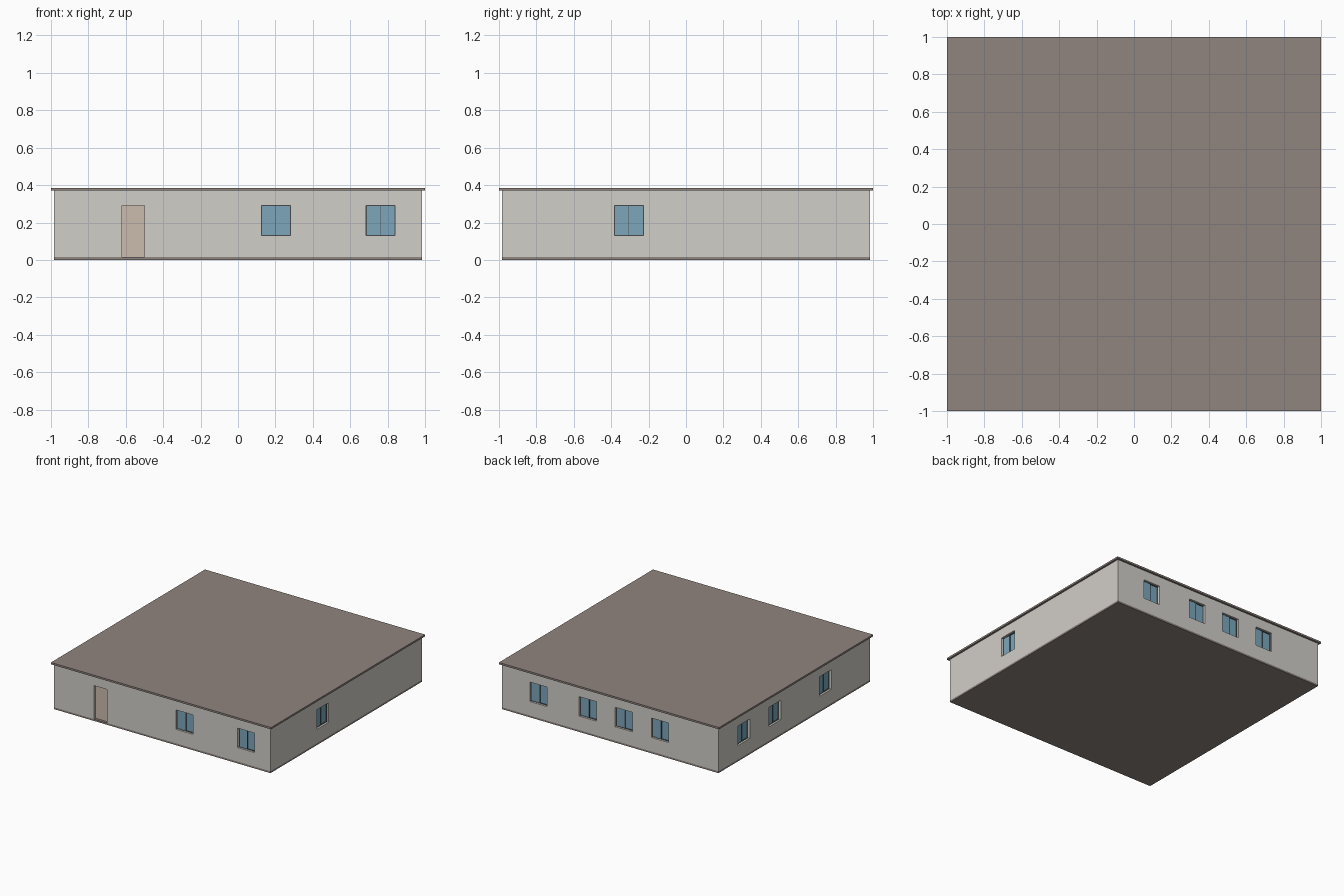
import bpy, bmesh
from mathutils import Matrix, Vector
from math import pi

if "Cube" in bpy.data.objects:
    bpy.data.objects.remove(bpy.data.objects["Cube"])

W = 0.984          # outer half-width of the walls
T = 0.04           # wall thickness
Z0, Z1 = 0.015, 0.37
WIN_W, WIN_Z0, WIN_Z1 = 0.155, 0.13, 0.29


def material(name, rgb):
    m = bpy.data.materials.new(name)
    m.diffuse_color = (*rgb, 1)
    m.use_nodes = True
    m.node_tree.nodes["Principled BSDF"].inputs["Base Color"].default_value = m.diffuse_color
    return m


WALL = material("wall_plaster", (0.64, 0.62, 0.58))
ROOF = material("roof_brown", (0.28, 0.235, 0.215))
GLASS = material("glass_blue", (0.20, 0.38, 0.50))
FRAME = material("frame_dark", (0.08, 0.09, 0.10))
DOOR = material("door_tan", (0.60, 0.50, 0.42))


def box(name, lo, hi, mat=None, turn=0):
    """Box between two corners, turned about the house centre."""
    lo, hi = Vector(lo), Vector(hi)
    bm = bmesh.new()
    bmesh.ops.create_cube(bm, size=1)
    size, mid = hi - lo, (lo + hi) / 2
    for v in bm.verts:
        v.co = Matrix.Rotation(turn, 3, 'Z') @ Vector(
            [v.co[i] * size[i] + mid[i] for i in range(3)])
    me = bpy.data.meshes.new(name)
    bm.to_mesh(me)
    bm.free()
    ob = bpy.data.objects.new(name, me)
    bpy.context.collection.objects.link(ob)
    if mat:
        me.materials.append(mat)
    return ob


def window(name, c, turn):
    """Two sliding panes with thin dark frame bars, in a recess."""
    a, b = c - WIN_W / 2, c + WIN_W / 2
    y, f = -W + 0.018, 0.003
    box(name + "_left_pane", (a, y, WIN_Z0), (c, y + 0.006, WIN_Z1), GLASS, turn)
    box(name + "_right_pane", (c, y + 0.006, WIN_Z0), (b, y + 0.012, WIN_Z1), GLASS, turn)
    for i, x in enumerate((a + f / 2, c, b - f / 2)):
        box(f"{name}_upright_{i}", (x - f / 2, y - 0.002, WIN_Z0),
            (x + f / 2, y + 0.012, WIN_Z1), FRAME, turn)
    for i, z in enumerate((WIN_Z0, WIN_Z1 - f)):
        box(f"{name}_rail_{i}", (a, y - 0.002, z), (b, y + 0.012, z + f), FRAME, turn)


# floor and roof slabs
box("floor_slab", (-W, -W, 0), (W, W, Z0), ROOF)
box("roof_slab", (-1, -1, Z1), (1, 1, 0.385), ROOF)

# sides: turn about z, window centres along the side seen from outside
sides = {
    "front": (0, (0.203, 0.763)),
    "right": (pi / 2, (-0.305,)),
    "back": (pi, (-0.652, -0.204, 0.123, 0.451)),
    "left": (-pi / 2, (-0.655, -0.252, 0.403)),
}
DOOR_X = (-0.62, -0.50)

for side, (turn, centres) in sides.items():
    # each wall is split into piers, with a sill and lintel at every opening
    openings = [(c - WIN_W / 2, c + WIN_W / 2, WIN_Z0) for c in centres]
    if side == "front":
        openings.append((*DOOR_X, Z0))
    x, y = -W, (-W, -W + T)
    bm = bmesh.new()
    parts = []
    for i, (a, b, sill) in enumerate(sorted(openings)):
        parts.append((x, a, Z0, Z1))
        parts.append((a, b, WIN_Z1, Z1))
        if sill > Z0:
            parts.append((a, b, Z0, sill))
        x = b
    parts.append((x, W - T, Z0, Z1))
    for a, b, lo, hi in parts:
        ob = box("part", (a, y[0], lo), (b, y[1], hi), None, turn)
        bm.from_mesh(ob.data)
        bpy.data.meshes.remove(ob.data)
    # merge the pieces and drop the hidden upright joints
    bmesh.ops.remove_doubles(bm, verts=bm.verts, dist=1e-5)
    me = bpy.data.meshes.new(side + "_wall")
    bm.to_mesh(me)
    bm.free()
    me.materials.append(WALL)
    bpy.context.collection.objects.link(bpy.data.objects.new(side + "_wall", me))

    for i, c in enumerate(centres):
        window(f"{side}_window_{i + 1}", c, turn)

# door leaf set back in its opening
box("door_leaf", (DOOR_X[0], -W + 0.02, Z0), (DOOR_X[1], -W + 0.03, WIN_Z1), DOOR)
